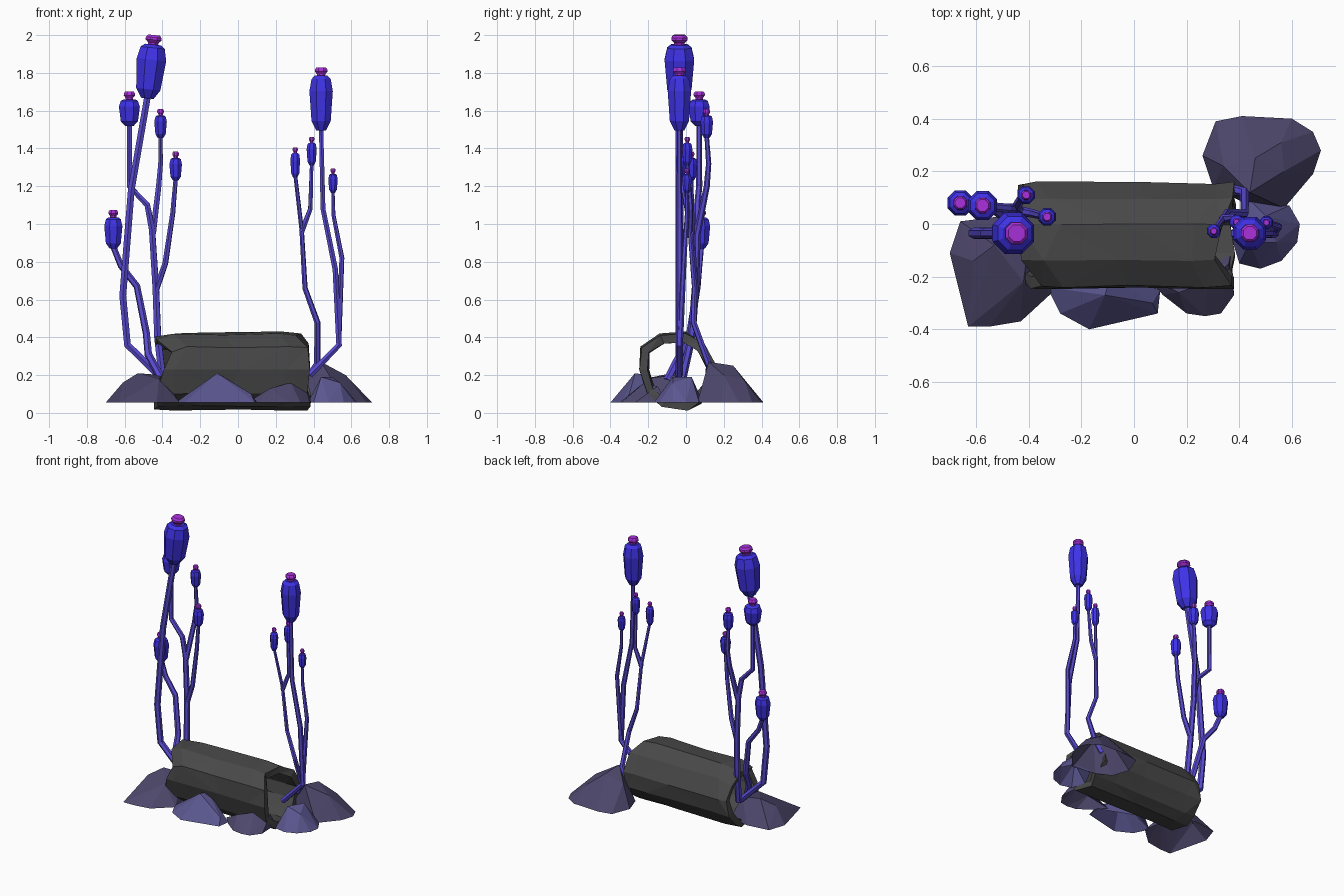
import bpy
import bmesh
import math
import random
from mathutils import Vector

random.seed(11)
if "Cube" in bpy.data.objects:
    bpy.data.objects.remove(bpy.data.objects["Cube"], do_unlink=True)


def make_material(name, red, green, blue):
    material = bpy.data.materials.new(name)
    material.use_nodes = True
    colour = (red, green, blue, 1)
    material.diffuse_color = colour
    material.node_tree.nodes["Principled BSDF"].inputs["Base Color"].default_value = colour
    return material


bark = make_material("charcoal bark", .065, .065, .065)
dusky_rock = make_material("dusky purple rock", .076, .064, .15)
blue_rock = make_material("slate blue rock", .105, .095, .28)
stalk_violet = make_material("stalk violet", .1, .07, .64)
pod_blue = make_material("pod blue", .05, .033, .82)
cap_magenta = make_material("cap magenta", .4, .03, .72)


def add_object(name, mesh, material):
    mesh.materials.clear()
    mesh.materials.append(material)
    part = bpy.data.objects.new(name, mesh)
    bpy.context.scene.collection.objects.link(part)
    return part


def finish(name, bm, material):
    bmesh.ops.recalc_face_normals(bm, faces=bm.faces)
    mesh = bpy.data.meshes.new(name)
    bm.to_mesh(mesh)
    bm.free()
    return add_object(name, mesh, material)


def bridge(bm, ring_a, ring_b):
    count = len(ring_a)
    for i in range(count):
        j = (i + 1) % count
        bm.faces.new((ring_a[i], ring_a[j], ring_b[j], ring_b[i]))


# Rocks: faceted hulls with a flat open underside
GROUND = .055


def rock(name, material, outline, crown):
    bm = bmesh.new()
    for x, y in outline:
        bm.verts.new((x, y, GROUND))
    for point in crown:
        bm.verts.new(point)
    bmesh.ops.convex_hull(bm, input=bm.verts)
    flat = [f for f in bm.faces if all(v.co.z < GROUND + .001 for v in f.verts)]
    bmesh.ops.delete(bm, geom=flat, context="FACES")
    finish(name, bm, material)


rock("front_right_rock", dusky_rock,
     [(-.7, -.11), (-.63, -.39), (-.55, -.39), (-.43, -.37), (-.31, -.26),
      (-.35, 0), (-.5, .03), (-.66, .01)],
     [(-.61, -.14, .16), (-.53, -.08, .21), (-.42, -.22, .18), (-.4, -.06, .2)])
rock("front_middle_rock", blue_rock,
     [(-.33, -.24), (-.28, -.34), (-.17, -.4), (.09, -.34), (.1, -.25), (-.2, -.13)],
     [(-.11, -.27, .21), (-.09, -.2, .2), (.07, -.3, .1)])
rock("front_left_rock", dusky_rock,
     [(.05, -.2), (.11, -.27), (.2, -.34), (.27, -.35), (.33, -.34), (.38, -.27), (.37, -.1)],
     [(.17, -.26, .13), (.28, -.22, .16), (.36, -.15, .14)])
rock("left_end_rock", blue_rock,
     [(.37, -.05), (.4, -.15), (.48, -.17), (.56, -.14), (.62, -.07),
      (.63, 0), (.59, .07), (.44, .09)],
     [(.44, -.07, .19), (.5, .03, .19), (.54, -.07, .16)])
rock("back_left_rock", dusky_rock,
     [(.26, .26), (.31, .39), (.41, .41), (.6, .4), (.68, .35), (.71, .28),
      (.68, .19), (.57, .06), (.4, .09), (.3, .14)],
     [(.44, .12, .27), (.46, .25, .25), (.57, .2, .2), (.34, .22, .2), (.56, .31, .17)])

# Hollow log: rough bark shell, inner shell and broken rims
PROFILE = [(-.25, .23), (-.24, .35), (-.14, .42), (0, .43), (.1, .37), (.16, .25),
           (.15, .14), (.08, .05), (.01, .01), (-.13, .03), (-.21, .1)]
STATIONS = [-.43, -.31, -.02, .26, .38]
centre = Vector((-.05, .22))
bm = bmesh.new()
outer, inner = [], []
for x in STATIONS:
    broken = abs(x) > .35
    outer_ring, inner_ring = [], []
    for y, z in PROFILE:
        offset = Vector((y, z)) - centre
        grown = centre + offset * random.uniform(.95, 1.01)
        hollow = centre + offset * random.uniform(.72, .78)
        end = x + (random.uniform(-.015, .01) if broken else random.uniform(-.06, .06))
        outer_ring.append(bm.verts.new((end, *grown)))
        inner_ring.append(bm.verts.new((end, *hollow)))
    outer.append(outer_ring)
    inner.append(inner_ring)
for shell in (outer, inner):
    for ring_a, ring_b in zip(shell, shell[1:]):
        bridge(bm, ring_a, ring_b)
for end in (0, -1):
    bridge(bm, outer[end], inner[end])
# Splintered notches in the rims
for end, index, shift in ((-1, 2, -.07), (-1, 3, -.04), (0, 1, .08), (0, 0, .03)):
    for shell in (outer, inner):
        shell[end][index].co.x += shift
# The right rim sags a little at the top
for index in (1, 2, 3, 4):
    outer[0][index].co.z -= .025
bmesh.ops.triangulate(bm, faces=bm.faces)
finish("hollow_log", bm, bark)


# Pods and caps: eight-sided turned shapes along a tilted axis
POD_SHAPE = [(0, .42), (.17, .82), (.72, 1), (.94, .82), (1, .55)]
CAP_SHAPE = [(-.1, .34), (.2, .36), (.5, .54), (.75, .53), (1, .4)]


def turned(name, material, base, top, radius, shape):
    axis = top - base
    turn = Vector((0, 0, 1)).rotation_difference(axis)
    bm = bmesh.new()
    rings = []
    for along, width in shape:
        ring = []
        for k in range(8):
            angle = math.tau * (k + .5) / 8
            spoke = Vector((math.cos(angle), math.sin(angle), 0)) * radius * width
            ring.append(bm.verts.new(base + axis * along + turn @ spoke))
        rings.append(ring)
    for ring_a, ring_b in zip(rings, rings[1:]):
        bridge(bm, ring_a, ring_b)
    bm.faces.new(rings[0])
    bm.faces.new(rings[-1])
    finish(name, bm, material)


def pod(name, base, height, radius, lean=0):
    base = Vector(base)
    top = base + Vector((lean, 0, height))
    tip = top + (top - base).normalized() * (.02 + radius * .36)
    turned(name + "_pod", pod_blue, base, top, radius, POD_SHAPE)
    turned(name + "_cap", cap_magenta, top, tip, radius, CAP_SHAPE)


pod("right_tall", (-.48, -.035, 1.665), .285, .085, .03)
pod("right_upper", (-.575, .07, 1.52), .14, .06)
pod("right_inner", (-.41, .11, 1.455), .12, .036)
pod("right_low", (-.33, .027, 1.23), .12, .036)
pod("right_outer", (-.66, .08, .87), .165, .052)
pod("left_tall", (.44, -.035, 1.495), .29, .067)
pod("left_inner", (.303, -.027, 1.245), .13, .028)
pod("left_middle", (.39, .007, 1.31), .12, .029)
pod("left_outer", (.503, .005, 1.165), .1, .027)


# Stalks: tapering six-sided tubes following bent paths
def stalk(name, thick, thin, path):
    curve = bpy.data.curves.new(name, "CURVE")
    curve.dimensions = "3D"
    curve.bevel_depth = 1
    curve.bevel_resolution = 1
    curve.use_fill_caps = True
    spline = curve.splines.new("POLY")
    spline.points.add(len(path) - 1)
    spline.use_smooth = False
    for i, (point, place) in enumerate(zip(spline.points, path)):
        point.co = (*place, 1)
        point.radius = thick + (thin - thick) * i / (len(path) - 1)
    helper = bpy.data.objects.new(name + "_path", curve)
    mesh = bpy.data.meshes.new_from_object(helper)
    bpy.data.objects.remove(helper)
    add_object(name, mesh, stalk_violet)


stalk("right_tall_stalk", .022, .02,
      [(-.41, -.035, .19), (-.585, -.035, .36), (-.61, -.035, .62),
       (-.565, -.035, 1.18), (-.478, -.035, 1.68)])
stalk("right_upper_stalk", .022, .015,
      [(-.4, -.02, .18), (-.425, .03, .4), (-.435, .05, .66), (-.455, .06, .97),
       (-.48, .06, 1.1), (-.575, .07, 1.2), (-.575, .07, 1.53)])
stalk("right_inner_stalk", .018, .012,
      [(-.45, .06, .95), (-.42, .11, 1.2), (-.41, .12, 1.32), (-.41, .11, 1.46)])
stalk("right_low_stalk", .018, .012,
      [(-.435, .05, .65), (-.385, .04, .79), (-.345, .03, 1.06), (-.33, .027, 1.24)])
stalk("right_outer_stalk", .022, .016,
      [(-.4, -.1, .17), (-.475, -.03, .31), (-.485, .02, .42),
       (-.535, .06, .67), (-.62, .07, .78), (-.66, .08, .88)])
stalk("left_tall_stalk", .02, .013,
      [(.38, -.035, .2), (.535, -.035, .36), (.515, -.035, .76),
       (.45, -.035, 1.08), (.44, -.035, 1.5)])
stalk("left_outer_stalk", .016, .009,
      [(.533, -.03, .4), (.55, -.01, .82), (.505, .005, 1.05), (.503, .005, 1.17)])
stalk("left_inner_stalk", .02, .01,
      [(.38, .13, .2), (.42, .12, .26), (.42, .04, .48), (.355, .045, .66),
       (.337, .02, .97), (.303, -.027, 1.26)])
stalk("left_middle_stalk", .016, .01,
      [(.337, .02, .96), (.383, .025, 1.08), (.39, .007, 1.32)])
